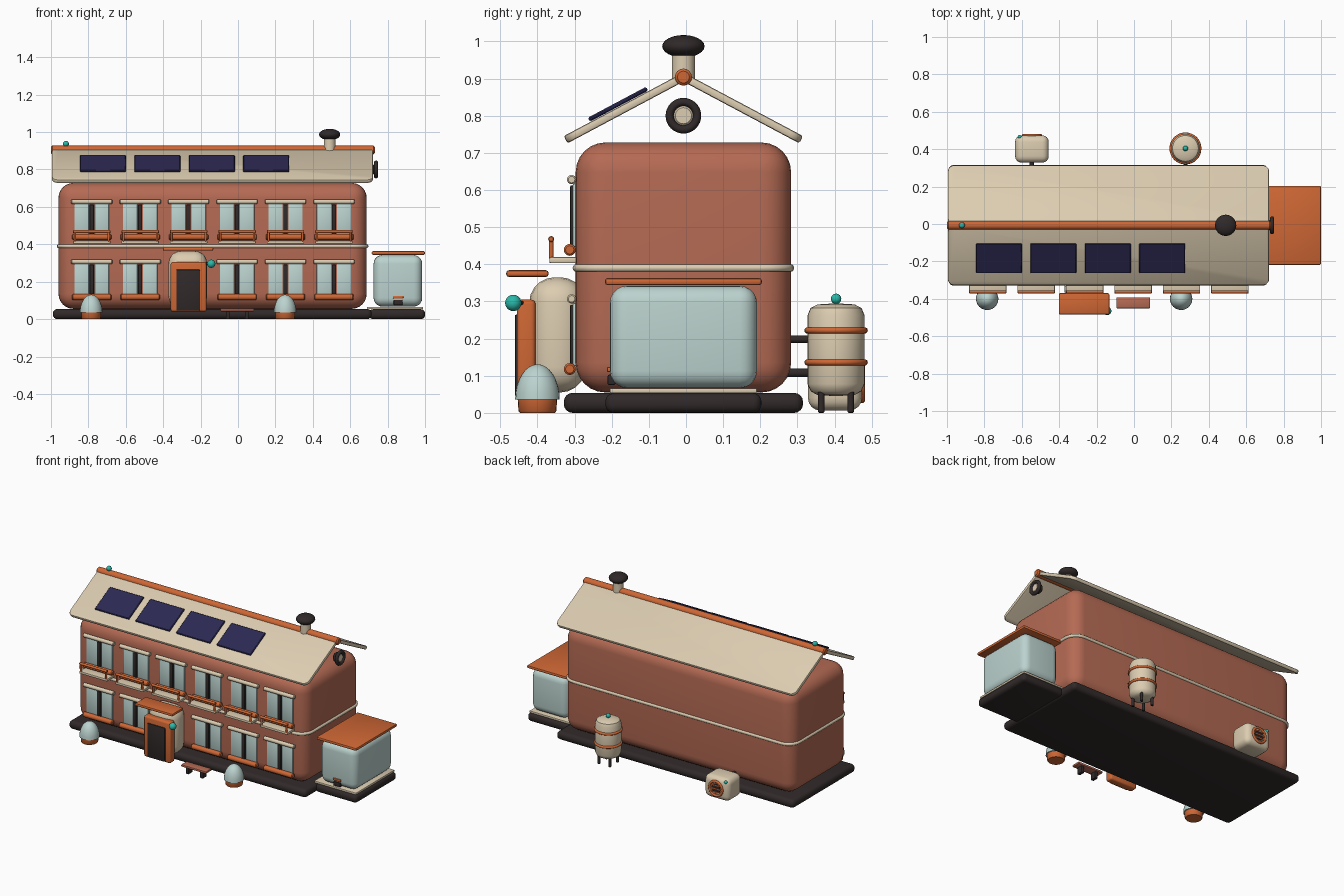
import bpy, bmesh, math
from mathutils import Matrix, Vector

if "Cube" in bpy.data.objects:
    bpy.data.objects.remove(bpy.data.objects["Cube"])


def material(name, rgb):
    m = bpy.data.materials.new(name)
    m.diffuse_color = (*rgb, 1)
    m.use_nodes = True
    m.node_tree.nodes["Principled BSDF"].inputs["Base Color"].default_value = m.diffuse_color
    return m


BRICK = material("brick red", (0.46, 0.145, 0.088))
CREAM = material("cream", (0.72, 0.61, 0.44))
ORANGE = material("orange", (0.62, 0.135, 0.035))
DARK = material("charcoal", (0.03, 0.022, 0.022))
GLASS = material("pale glass", (0.50, 0.65, 0.62))
TEAL = material("teal", (0.025, 0.48, 0.40))
NAVY = material("navy", (0.025, 0.022, 0.085))

CY = -0.007  # house centre line


def finish(name, bm, mat, loc=(0, 0, 0), rot=(0, 0, 0)):
    bmesh.ops.recalc_face_normals(bm, faces=bm.faces[:])
    me = bpy.data.meshes.new(name)
    bm.to_mesh(me)
    bm.free()
    me.materials.append(mat)
    ob = bpy.data.objects.new(name, me)
    bpy.context.collection.objects.link(ob)
    ob.location, ob.rotation_euler = loc, rot
    bpy.ops.object.select_all(action='DESELECT')
    ob.select_set(True)
    bpy.context.view_layer.objects.active = ob
    bpy.ops.object.shade_smooth_by_angle(angle=math.radians(40))
    return ob


def bevel(bm, edges, r, seg):
    bmesh.ops.bevel(bm, geom=edges, offset=r, segments=seg, profile=0.5,
                    affect='EDGES', clamp_overlap=True)


def box(name, mat, x, y, z, r=0.0, seg=2, corner=0.0, rot=(0, 0, 0)):
    """Box from (min, max) ranges; corner rounds the upright edges first."""
    size = [b - a for a, b in (x, y, z)]
    loc = [(a + b) / 2 for a, b in (x, y, z)]
    bm = bmesh.new()
    bmesh.ops.create_cube(bm, size=1, matrix=Matrix.Diagonal((*size, 1)))
    if corner:
        bevel(bm, [e for e in bm.edges
                   if abs(e.verts[0].co.z - e.verts[1].co.z) > 1e-5], corner, 6)
    if r:
        edges = bm.edges[:]
        if corner:
            edges = [e for e in edges if abs(e.verts[0].co.z - e.verts[1].co.z) < 1e-5]
        bevel(bm, edges, r, seg)
    return finish(name, bm, mat, loc, rot)


def lathe(name, mat, loc, profile, n=24, rot=(0, 0, 0)):
    """Spin (radius, height) points round the local z axis."""
    bm = bmesh.new()
    rings = []
    for r, z in profile:
        if r == 0:
            rings.append([bm.verts.new((0, 0, z))] * n)
        else:
            rings.append([bm.verts.new((r * math.cos(2 * math.pi * i / n),
                                        r * math.sin(2 * math.pi * i / n), z)) for i in range(n)])
    for a, b in zip(rings, rings[1:]):
        for i in range(n):
            j = (i + 1) % n
            bm.faces.new(list(dict.fromkeys((a[i], a[j], b[j], b[i]))))
    return finish(name, bm, mat, loc, rot)


def rod(name, mat, a, b, r, n=16):
    """Round bar between two points with softened ends."""
    a, b = Vector(a), Vector(b)
    d, e = (b - a).length, r * 0.3
    prof = [(0, 0), (r - e, 0), (r, e), (r, d - e), (r - e, d), (0, d)]
    return lathe(name, mat, a, prof, n, (b - a).to_track_quat('Z', 'Y').to_euler())


def ball(name, mat, loc, r, squash=1.0):
    prof = [(r * math.sin(math.pi * i / 12) if 0 < i < 12 else 0,
             -r * squash * math.cos(math.pi * i / 12)) for i in range(13)]
    return lathe(name, mat, loc, prof)


def ring(name, mat, loc, R, r, rot=(0, 0, 0)):
    prof = [(R + r * math.cos(2 * math.pi * i / 10), r * math.sin(2 * math.pi * i / 10))
            for i in range(11)]
    ob = lathe(name, mat, loc, prof, 32, rot)
    bm = bmesh.new()
    bm.from_mesh(ob.data)
    bmesh.ops.remove_doubles(bm, verts=bm.verts[:], dist=1e-5)
    bm.to_mesh(ob.data)
    bm.free()
    return ob


# Foundation, main walls, belt course
box("foundation", DARK, (-0.99, 0.715), (CY - 0.322, CY + 0.322), (0, 0.054), 0.024, 4)
box("walls", BRICK, (-0.96, 0.688), (CY - 0.29, CY + 0.29), (0.055, 0.728), 0.08, 6)
box("belt_course", CREAM, (-0.968, 0.697), (CY - 0.298, CY + 0.298), (0.38, 0.40),
    0.009, 3, corner=0.085)

# Roof slabs and ridge
SLOPE = math.radians(28)
for s, side in ((-1, "front"), (1, "back")):
    c = (CY + s * 0.158, 0.82)
    box("roof_" + side, CREAM, (-0.995, 0.722), (c[0] - 0.18, c[0] + 0.18),
        (c[1] - 0.011, c[1] + 0.011), 0.006, 2, corner=0.035, rot=(-s * SLOPE, 0, 0))
rod("ridge_pole", ORANGE, (-1.0, CY, 0.904), (0.732, CY, 0.904), 0.023)
ball("ridge_beacon", TEAL, (-0.92, CY, 0.937), 0.016)

# Solar panels
for i in range(4):
    x = -0.722 + i * 0.291
    box("solar_panel", NAVY, (x - 0.123, x + 0.123), (-0.272, -0.094), (0.825, 0.837),
        0.004, 1, rot=(SLOPE, 0, 0))

# Chimney and gable vent
rod("chimney", CREAM, (0.49, CY, 0.89), (0.49, CY, 0.975), 0.031, 24)
ball("chimney_cap", DARK, (0.49, CY, 0.987), 0.057, 0.53)
side_rot = (0, math.pi / 2, 0)
ring("gable_vent_ring", DARK, (0.738, CY, 0.80), 0.037, 0.011, side_rot)
rod("gable_vent_disc", CREAM, (0.728, CY, 0.80), (0.742, CY, 0.80), 0.031, 24)
rod("gable_vent_stub", DARK, (0.70, CY, 0.80), (0.73, CY, 0.80), 0.03, 24)


# Windows
def window(x, z, balcony):
    for s in (-1, 1):
        a, b = sorted((x + s * 0.015, x + s * 0.092))
        box("window_pane", GLASS, (a, b), (-0.305, -0.28), (z - 0.085, z + 0.085), 0.004)
    box("window_mullion", DARK, (x - 0.011, x + 0.011), (-0.312, -0.28),
        (z - 0.082, z + 0.08), 0.003)
    rod("window_lintel", CREAM, (x - 0.11, -0.308, z + 0.096), (x + 0.11, -0.308, z + 0.096), 0.0125)
    rod("window_sill", ORANGE, (x - 0.105, -0.313, z - 0.093), (x + 0.105, -0.313, z - 0.093), 0.016)
    if balcony:
        box("balcony_slab", CREAM, (x - 0.1, x + 0.1), (-0.368, -0.285), (0.403, 0.419), 0.004)
        rod("balcony_rail", ORANGE, (x - 0.1, -0.363, 0.468), (x + 0.1, -0.363, 0.468), 0.008)
        for s in (-1, 1):
            rod("balcony_post", ORANGE, (x + s * 0.09, -0.363, 0.415),
                (x + s * 0.09, -0.363, 0.468), 0.006, 10)


for i in range(6):
    wx = -0.782 + i * 0.259
    window(wx, 0.532, True)
    if i != 2:
        window(wx, 0.211, False)

# Entrance porch
box("porch", CREAM, (-0.372, -0.165), (-0.422, -0.27), (0.055, 0.365), 0.068, 5)
box("door_frame", ORANGE, (-0.36, -0.168), (-0.455, -0.405), (0.04, 0.305), 0.012, 3)
box("door", DARK, (-0.33, -0.203), (-0.461, -0.44), (0.045, 0.265), 0.005)
box("door_canopy", ORANGE, (-0.402, -0.132), (-0.484, -0.37), (0.366, 0.384), 0.007, 2)
ball("porch_lamp", TEAL, (-0.143, -0.465, 0.296), 0.022)
rod("lamp_arm", DARK, (-0.175, -0.44, 0.296), (-0.145, -0.46, 0.296), 0.006, 10)

# Bench
box("bench_seat", BRICK, (-0.094, 0.086), (-0.451, -0.393), (0.042, 0.056), 0.004)
for x in (-0.055, 0.047):
    box("bench_leg", DARK, (x - 0.01, x + 0.01), (-0.442, -0.402), (0, 0.043), 0.003)

# Domed planters
dome = [(0.06 * math.cos(math.pi / 2 * i / 8) if i < 8 else 0,
         0.036 + 0.095 * math.sin(math.pi / 2 * i / 8)) for i in range(9)]
for x in (-0.785, 0.252):
    lathe("planter_base", ORANGE, (x, -0.4, 0),
          [(0, 0), (0.047, 0), (0.051, 0.005), (0.053, 0.036), (0, 0.036)])
    lathe("planter_dome", GLASS, (x, -0.4, 0), [(0, 0.036)] + dome)

# Side annex
box("annex_foundation", DARK, (0.70, 1.0), (CY - 0.21, CY + 0.21), (0, 0.053), 0.022, 4)
box("annex_floor", CREAM, (0.69, 0.99), (CY - 0.198, CY + 0.198), (0.053, 0.066), 0.003)
box("annex_room", GLASS, (0.725, 0.985), (CY - 0.198, CY + 0.198), (0.067, 0.342), 0.046, 5)
box("annex_roof", ORANGE, (0.715, 1.0), (CY - 0.211, CY + 0.211), (0.344, 0.363), 0.007, 2)
box("annex_hatch", DARK, (0.832, 0.88), (-0.211, -0.19), (0.075, 0.103), 0.004)
box("annex_hatch_hood", ORANGE, (0.828, 0.884), (-0.213, -0.19), (0.11, 0.124), 0.004)

# Water tank
T = (0.275, 0.404)
lathe("tank", CREAM, (*T, 0),
      [(0, 0.045), (0.05, 0.048), (0.068, 0.058), (0.077, 0.078), (0.077, 0.262),
       (0.069, 0.282), (0.05, 0.292), (0, 0.295)], 32)
for z in (0.136, 0.222):
    ring("tank_band", ORANGE, (*T, z), 0.077, 0.0085)
for i in range(4):
    a = math.pi / 4 + i * math.pi / 2
    x, y = T[0] + 0.056 * math.cos(a), T[1] + 0.056 * math.sin(a)
    rod("tank_leg", DARK, (x, y, 0), (x, y, 0.075), 0.009, 10)
ball("tank_valve", TEAL, (*T, 0.307), 0.014)
rod("tank_pipe", DARK, (T[0], 0.27, 0.198), (T[0], 0.34, 0.198), 0.010, 12)

# Cooling unit with fan grille
A = (-0.546, 0.08)
box("cooler_box", CREAM, (A[0] - 0.09, A[0] + 0.09), (0.328, 0.474), (0.006, 0.152), 0.035, 4)
fan_rot = (math.pi / 2, 0, 0)
ring("fan_ring", ORANGE, (A[0], 0.474, A[1]), 0.046, 0.008, fan_rot)
rod("fan_disc", DARK, (A[0], 0.46, A[1]), (A[0], 0.476, A[1]), 0.044, 24)
for i in (-1, 0, 1):
    w = 0.042 if i == 0 else 0.034
    z = A[1] + i * 0.022
    box("fan_slat", ORANGE, (A[0] - w, A[0] + w), (0.472, 0.479), (z - 0.003, z + 0.003))
ball("cooler_light", TEAL, (-0.612, 0.466, 0.135), 0.010)
rod("cooler_pipe", DARK, (A[0], 0.27, 0.108), (A[0], 0.34, 0.108), 0.012, 12)
